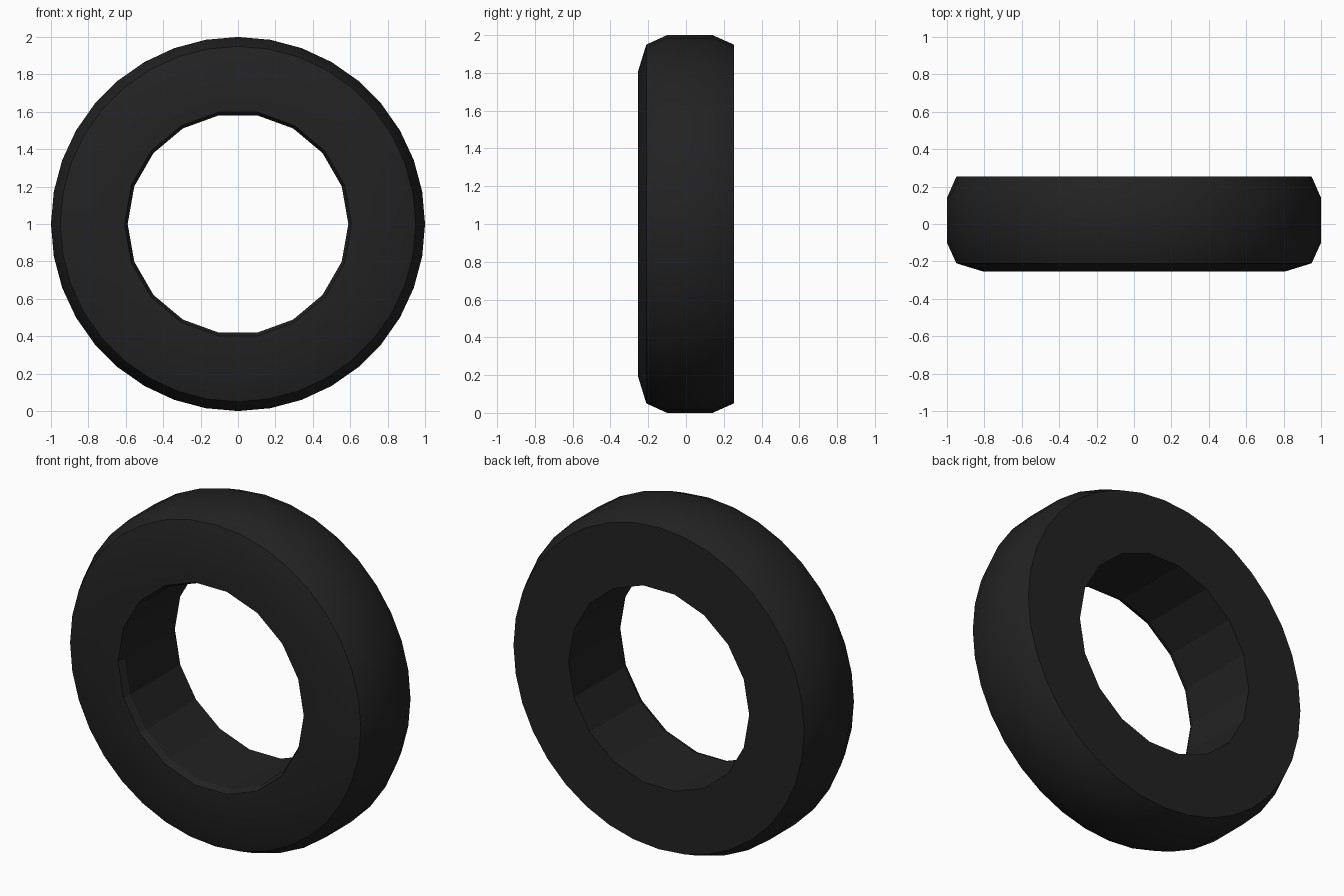
import bpy, bmesh, math

if "Cube" in bpy.data.objects:
    bpy.data.objects.remove(bpy.data.objects["Cube"])

# Rubber colour
rubber = bpy.data.materials.new("black rubber")
rubber.diffuse_color = (0.016, 0.016, 0.016, 1)
rubber.use_nodes = True
rubber.node_tree.nodes["Principled BSDF"].inputs["Base Color"].default_value = rubber.diffuse_color

bm = bmesh.new()


def ring(radius, y, sides):
    """Closed loop of vertices around the wheel axis (y)."""
    return [bm.verts.new((radius * math.cos(2 * math.pi * i / sides), y,
                          1 + radius * math.sin(2 * math.pi * i / sides)))
            for i in range(sides)]


def bridge(a, b, smooth=True):
    n = len(a)
    for i in range(n):
        j = (i + 1) % n
        bm.faces.new((a[i], a[j], b[j], b[i])).smooth = smooth


def bridge_half(outer, inner):
    """Join a loop to an inner loop with half as many sides."""
    n, m = len(outer), len(inner)
    for i in range(m):
        bm.faces.new((outer[2 * i], outer[2 * i + 1], outer[(2 * i + 2) % n],
                      inner[(i + 1) % m], inner[i])).smooth = True


# Outer wall and tread, front to back (36 sides)
outer = [ring(r, y, 36) for r, y in
         ((0.81, -0.253), (0.95, -0.21), (1.0, -0.10), (1.0, 0.14), (0.95, 0.253))]
for a, b in zip(outer, outer[1:]):
    bridge(a, b)

# Inner bore with a small front chamfer (18 sides)
inner = [ring(r, y, 18) for r, y in
         ((0.607, -0.253), (0.59, -0.215), (0.59, 0.253))]
for a, b in zip(inner, inner[1:]):
    bridge(a, b, smooth=False)

# Flat side walls
bridge_half(outer[0], inner[0])
bridge_half(outer[-1], inner[-1])

bmesh.ops.recalc_face_normals(bm, faces=bm.faces)

# Hard edges at the shoulders and around the bore
for e in bm.edges:
    if len(e.link_faces) == 2 and e.calc_face_angle() > math.radians(35):
        e.smooth = False

mesh = bpy.data.meshes.new("tyre")
bm.to_mesh(mesh)
bm.free()
mesh.materials.append(rubber)
tyre = bpy.data.objects.new("tyre", mesh)
bpy.context.collection.objects.link(tyre)
